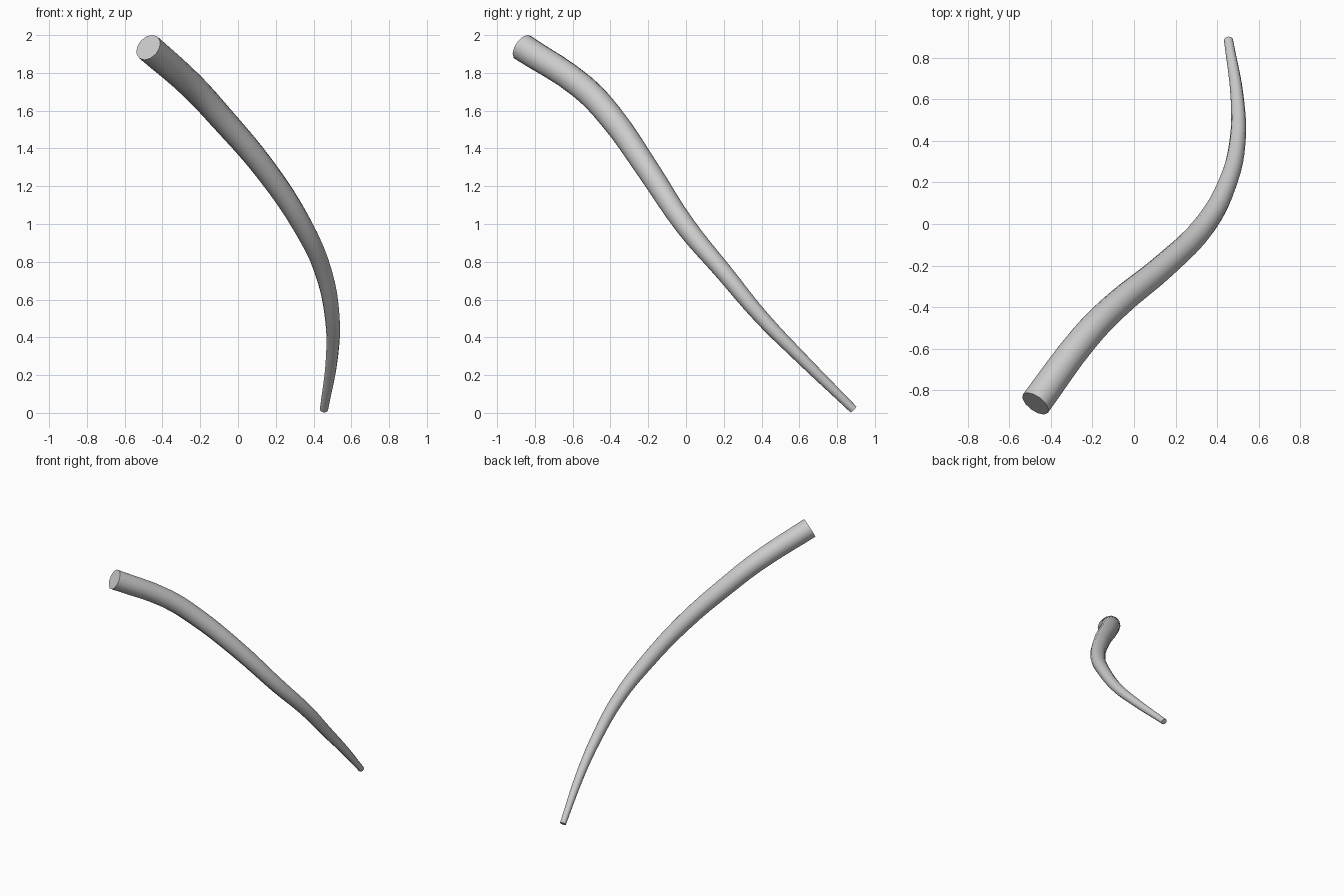
import bpy, math

if "Cube" in bpy.data.objects:
    bpy.data.objects.remove(bpy.data.objects["Cube"])

# Centre line of the curved horn: x, y, z, radius
path = [
    (-0.475, -0.865, 1.935, 0.075),
    (-0.24, -0.55, 1.727, 0.070),
    (-0.095, -0.40, 1.57, 0.067),
    (0.147, -0.20, 1.285, 0.061),
    (0.345, 0.00, 0.985, 0.054),
    (0.452, 0.20, 0.745, 0.046),
    (0.499, 0.40, 0.505, 0.039),
    (0.498, 0.60, 0.30, 0.032),
    (0.455, 0.887, 0.018, 0.022),
]

# Tapered tube swept along the path
curve = bpy.data.curves.new("horn", 'CURVE')
curve.dimensions = '3D'
curve.bevel_depth = 1.0
curve.bevel_resolution = 4
curve.resolution_u = 4
curve.use_fill_caps = True
spline = curve.splines.new('BEZIER')
spline.radius_interpolation = 'LINEAR'
spline.bezier_points.add(len(path) - 1)
for point, (x, y, z, r) in zip(spline.bezier_points, path):
    point.co = (x, y, z)
    point.radius = r
    point.handle_left_type = point.handle_right_type = 'AUTO'

horn = bpy.data.objects.new("horn", curve)
bpy.context.collection.objects.link(horn)

# Mesh with smooth sides and crisp flat ends
bpy.context.view_layer.objects.active = horn
horn.select_set(True)
bpy.ops.object.convert(target='MESH')
horn = bpy.context.object
bpy.ops.object.mode_set(mode='EDIT')
bpy.ops.mesh.select_all(action='SELECT')
bpy.ops.mesh.remove_doubles(threshold=0.0005)
bpy.ops.mesh.normals_make_consistent(inside=False)
bpy.ops.object.mode_set(mode='OBJECT')
bpy.ops.object.shade_smooth_by_angle(angle=math.radians(40))
